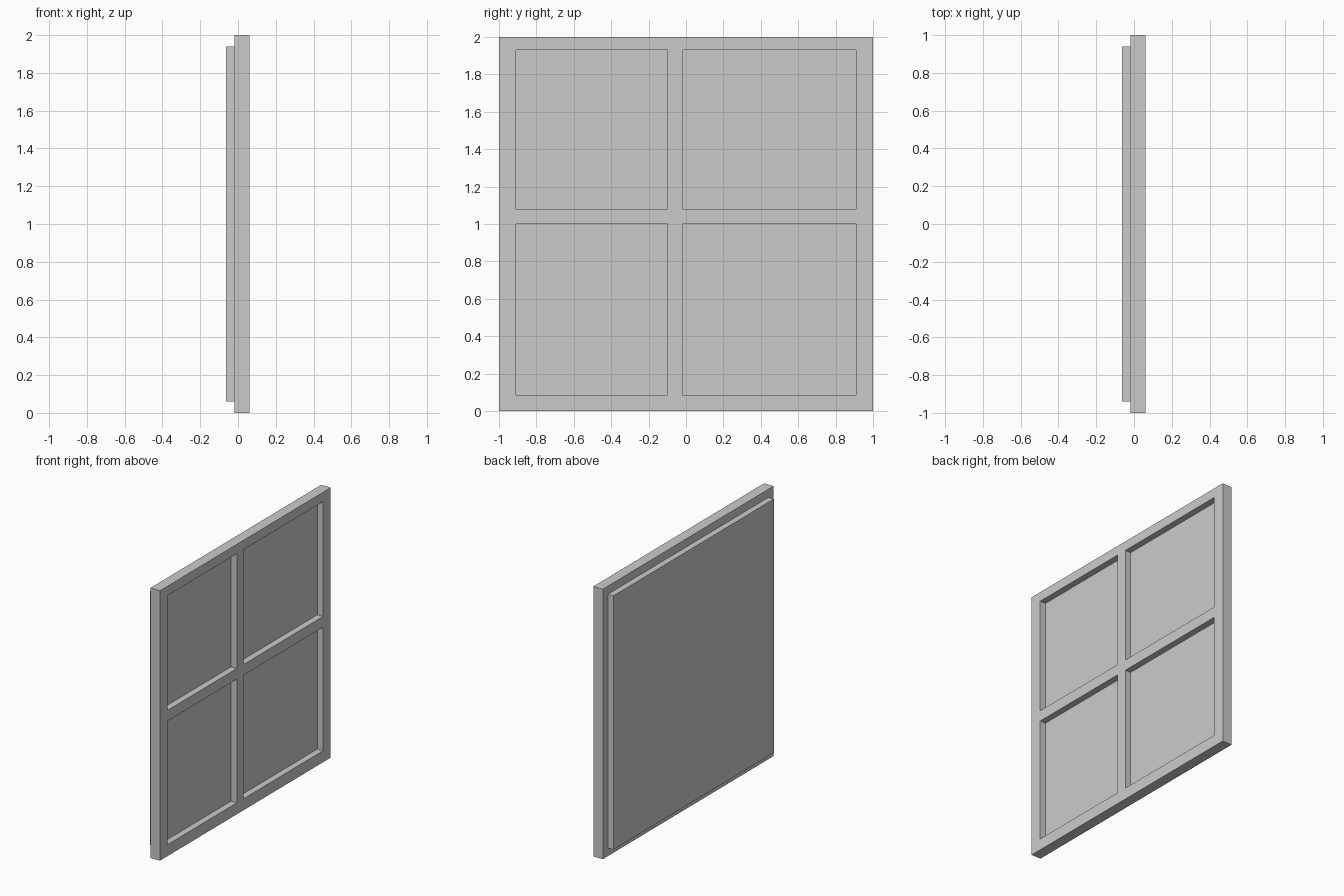
import bpy, bmesh

if "Cube" in bpy.data.objects:
    bpy.data.objects.remove(bpy.data.objects["Cube"])

X_BACK, X_FRONT = -0.018, 0.06
Y_CUTS = [-1.0, -0.91, -0.10, -0.02, 0.91, 1.0]
Z_CUTS = [0.0, 0.085, 1.0, 1.08, 1.93, 2.0]


def finish(name, bm):
    bmesh.ops.recalc_face_normals(bm, faces=bm.faces)
    mesh = bpy.data.meshes.new(name)
    bm.to_mesh(mesh)
    bm.free()
    obj = bpy.data.objects.new(name, mesh)
    bpy.context.collection.objects.link(obj)
    return obj


# Window frame with cross bars: a grid with four open cells, given thickness
bm = bmesh.new()
verts = [[bm.verts.new((X_BACK, y, z)) for z in Z_CUTS] for y in Y_CUTS]
for i in range(5):
    for j in range(5):
        if i in (1, 3) and j in (1, 3):
            continue
        bm.faces.new((verts[i][j], verts[i + 1][j],
                      verts[i + 1][j + 1], verts[i][j + 1]))
ext = bmesh.ops.extrude_face_region(bm, geom=bm.faces[:], use_keep_orig=True)
moved = [g for g in ext["geom"] if isinstance(g, bmesh.types.BMVert)]
bmesh.ops.translate(bm, verts=moved, vec=(X_FRONT - X_BACK, 0, 0))
bmesh.ops.dissolve_limit(bm, angle_limit=0.01, verts=bm.verts[:], edges=bm.edges[:])
finish("window_frame", bm)

# Back panel: fills the openings and stands proud of the back of the frame
bm = bmesh.new()
bmesh.ops.create_cube(bm, size=1)
p0, p1 = -0.063, 0.013
bmesh.ops.scale(bm, verts=bm.verts, vec=(p1 - p0, 1.88, 1.88))
bmesh.ops.translate(bm, verts=bm.verts, vec=((p0 + p1) / 2, 0, 1.0))
finish("back_panel", bm)
